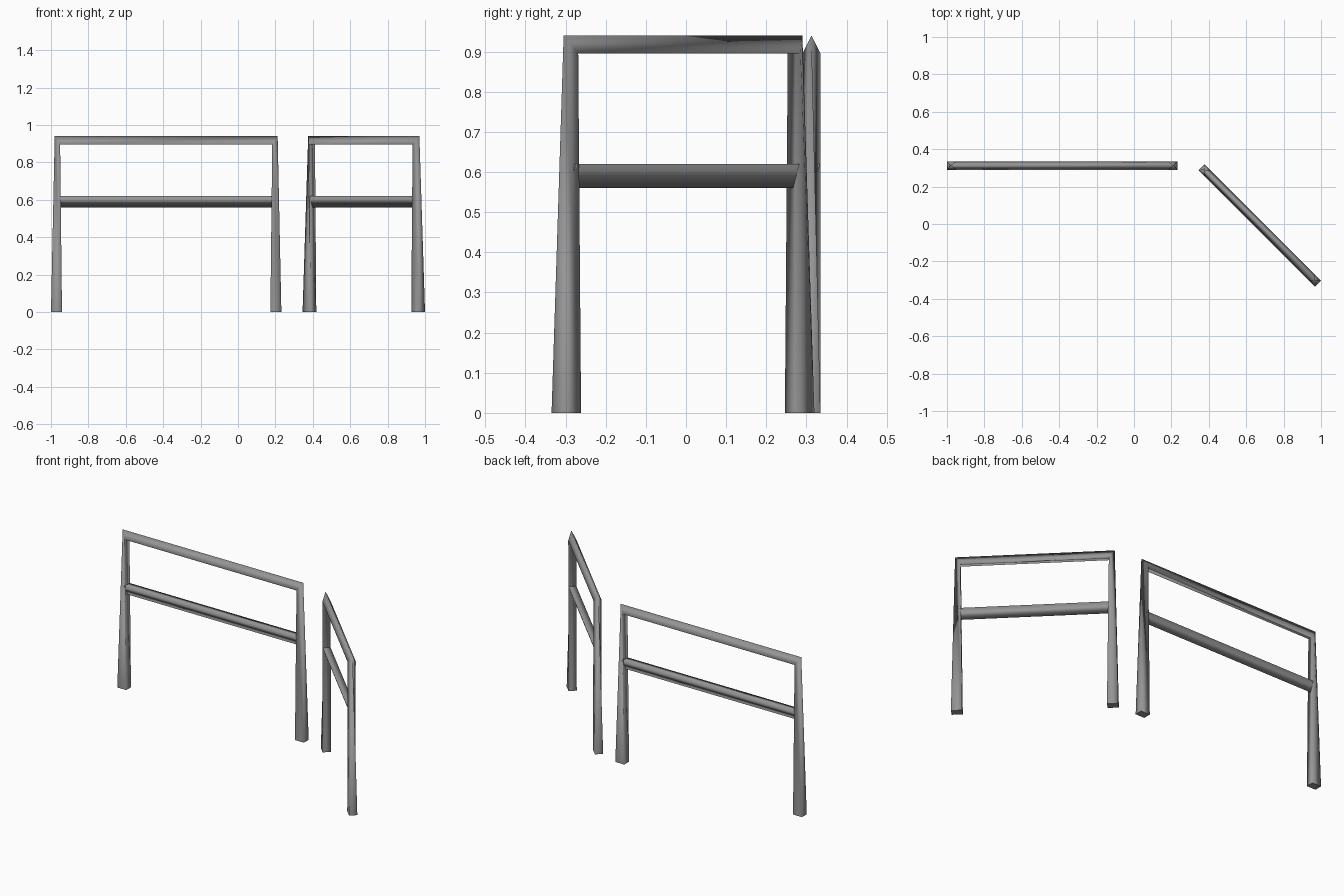
import bpy, bmesh
from math import radians

if "Cube" in bpy.data.objects:
    bpy.data.objects.remove(bpy.data.objects["Cube"])

W = 0.0225   # half thickness of the bars
R = 0.0215   # half thickness of the middle rail

# dark grey metal
metal = bpy.data.materials.new("dark_grey_metal")
metal.diffuse_color = (0.3, 0.3, 0.3, 1)
metal.use_nodes = True
metal.node_tree.nodes["Principled BSDF"].inputs["Base Color"].default_value = metal.diffuse_color


def sweep(name, sections, loc, angle):
    """Skin a list of equal-sized cross-sections and cap both ends."""
    bm = bmesh.new()
    rings = [[bm.verts.new(p) for p in s] for s in sections]
    n = len(rings[0])
    for a, b in zip(rings, rings[1:]):
        for i in range(n):
            j = (i + 1) % n
            bm.faces.new((a[i], a[j], b[j], b[i]))
    caps = [bm.faces.new(rings[0][::-1]), bm.faces.new(rings[-1])]
    for f in bm.faces:
        f.smooth = True
    # end caps stay crisp, the bars are shaded smooth
    for f in caps:
        for e in f.edges:
            e.smooth = False
    bmesh.ops.remove_doubles(bm, verts=bm.verts, dist=0.0005)
    bmesh.ops.recalc_face_normals(bm, faces=bm.faces)
    me = bpy.data.meshes.new(name)
    bm.to_mesh(me)
    bm.free()
    me.materials.append(metal)
    ob = bpy.data.objects.new(name, me)
    bpy.context.collection.objects.link(ob)
    ob.location = loc
    ob.rotation_euler.z = radians(angle)
    return ob


def foot(s, half):
    # rectangular base of a post
    o, i = s * half, s * (half - 0.059)
    return [(o, -W, 0), (o, W, 0), (i, W, 0), (i, -W, 0)]


def corner(s, half):
    # mitred corner: outer side closes to a ridge
    o, i = s * (half - 0.020), s * (half - 0.049)
    return [(o, 0, 0.94), (o, 0, 0.94), (i, W, 0.895), (i, -W, 0.895)]


def barrier(label, half, loc, angle):
    # posts and ridged top rail in one continuous frame
    sweep(label + "_frame",
          [foot(-1, half), corner(-1, half), corner(1, half), foot(1, half)],
          loc, angle)
    # middle rail: triangular bar, flat side up
    e = half - 0.042
    sweep(label + "_middle_rail",
          [[(x, -R, 0.62), (x, R, 0.62), (x, 0, 0.56)] for x in (-e, e)],
          loc, angle)


barrier("long_barrier", 0.616, (-0.384, 0.3125, 0), 0)
barrier("short_barrier", 0.4405, (0.6725, -0.0075, 0), -45)
